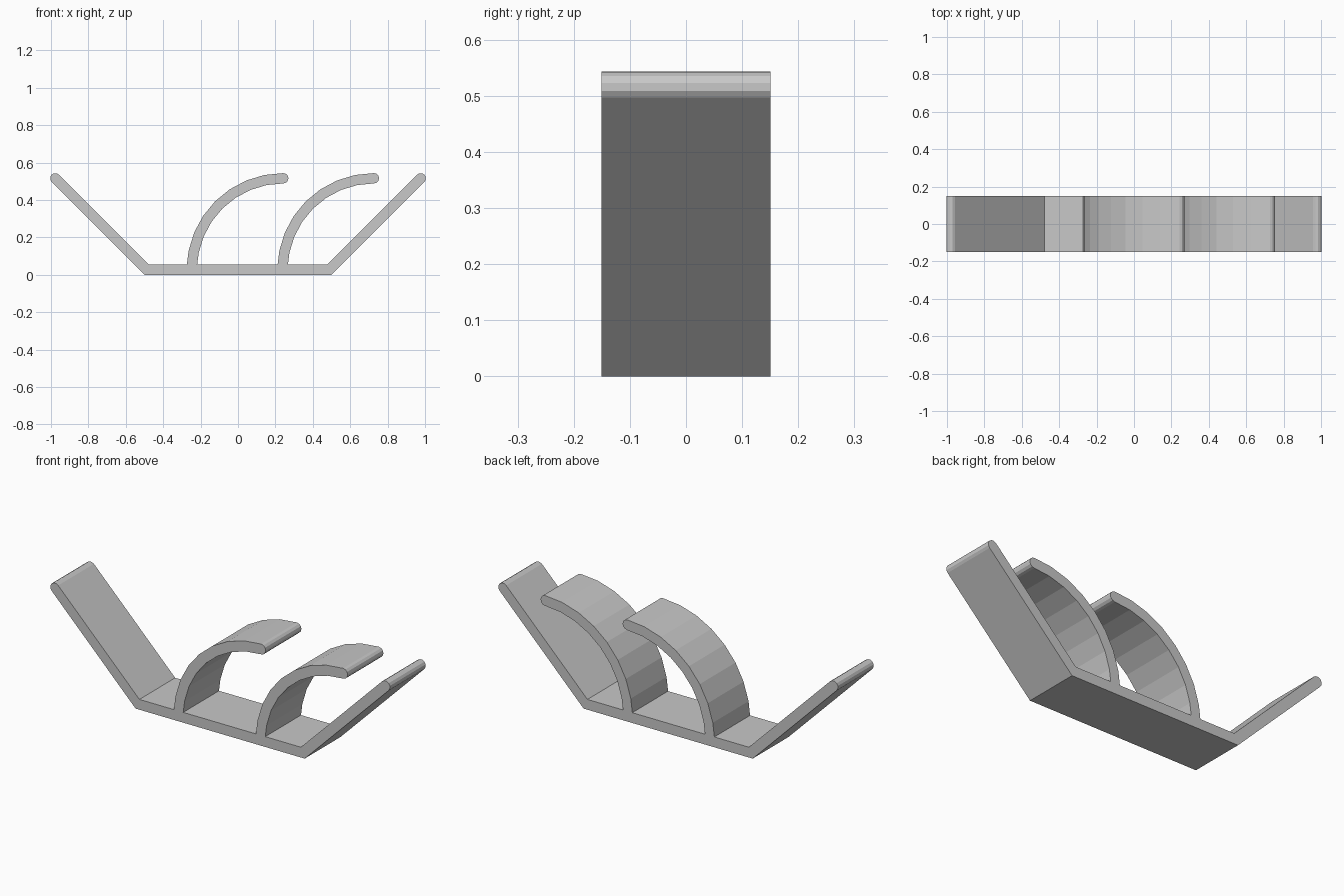
import bpy, bmesh
from math import sin, cos, pi, sqrt, tan

cube = bpy.data.objects.get("Cube")
if cube:
    bpy.data.objects.remove(cube, do_unlink=True)

DEPTH = 0.302          # width of the strip along y
R = 0.0275             # half the strip thickness
T = 2 * R              # strip thickness
TIP_Z = 0.516          # height of every rounded tip
BASE = 0.5             # half length of the base underside

grey = bpy.data.materials.new("plain_grey")
grey.use_nodes = True
grey.diffuse_color = (0.58, 0.58, 0.58, 1)
grey.node_tree.nodes["Principled BSDF"].inputs["Base Color"].default_value = grey.diffuse_color


def extrude_profile(name, points):
    """Extrude a closed x-z outline along y, centred on y = 0."""
    bm = bmesh.new()
    face = bm.faces.new([bm.verts.new((x, -DEPTH / 2, z)) for x, z in points])
    ext = bmesh.ops.extrude_face_region(bm, geom=[face])
    moved = [v for v in ext["geom"] if isinstance(v, bmesh.types.BMVert)]
    bmesh.ops.translate(bm, verts=moved, vec=(0, DEPTH, 0))
    bmesh.ops.recalc_face_normals(bm, faces=bm.faces)
    mesh = bpy.data.meshes.new(name)
    bm.to_mesh(mesh)
    bm.free()
    mesh.materials.append(grey)
    obj = bpy.data.objects.new(name, mesh)
    bpy.context.collection.objects.link(obj)
    return obj


def round_tip(cx, cz, start, steps=6):
    """Half circle of points, anticlockwise from the start angle."""
    return [(cx + R * cos(start + pi * i / steps), cz + R * sin(start + pi * i / steps))
            for i in range(steps + 1)]


# Base with two sloping arms: right half outline, then its mirror
tip_x = BASE - R * sqrt(2) + TIP_Z
half = [(BASE, 0)] + round_tip(tip_x, TIP_Z, -pi / 4)
half.append((BASE - T * tan(pi / 8), T))
extrude_profile("base_with_arms", half + [(-x, z) for x, z in reversed(half)])


# Curved hooks: quarter arcs rising from the base
def hook(name, cx, steps=8):
    radius = TIP_Z - R

    def arc(r):
        foot = (cx - sqrt(r * r - R * R), T)
        angles = [pi / 2 * i / steps for i in range(1, steps)]
        return [foot] + [(cx - r * cos(a), R + r * sin(a)) for a in angles]

    tip = round_tip(cx, TIP_Z, -pi / 2)
    extrude_profile(name, arc(radius - R) + tip + arc(radius + R)[::-1])


hook("left_hook", 0.727)
hook("middle_hook", 0.242)
